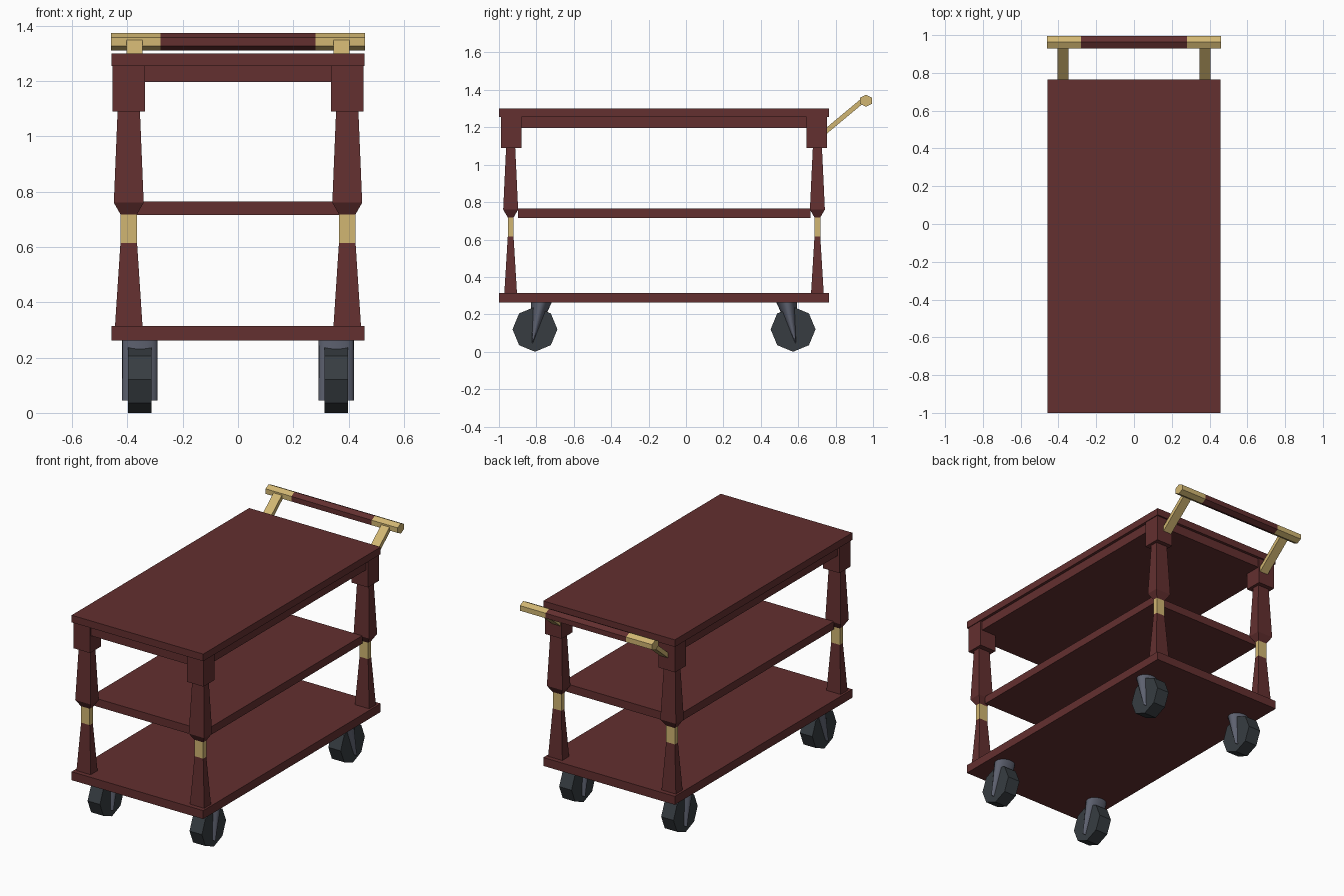
import bpy, bmesh, math
from mathutils import Vector, Matrix

if "Cube" in bpy.data.objects:
    bpy.data.objects.remove(bpy.data.objects["Cube"], do_unlink=True)

MID_Y = -0.1175   # centre of the cart body along its length


def material(name, rgb):
    m = bpy.data.materials.new(name)
    m.use_nodes = True
    m.diffuse_color = (*rgb, 1)
    m.node_tree.nodes["Principled BSDF"].inputs["Base Color"].default_value = (*rgb, 1)
    return m


wood = material("dark red wood", (0.125, 0.029, 0.029))
brass = material("brass", (0.64, 0.47, 0.17))
rubber = material("dark rubber", (0.038, 0.046, 0.053))
steel = material("blue grey steel", (0.11, 0.12, 0.16))


def finish(name, bm, *mats):
    bmesh.ops.recalc_face_normals(bm, faces=bm.faces[:])
    me = bpy.data.meshes.new(name)
    bm.to_mesh(me)
    bm.free()
    for m in mats:
        me.materials.append(m)
    ob = bpy.data.objects.new(name, me)
    bpy.context.scene.collection.objects.link(ob)
    return ob


def box(name, center, size, mat, tilt=0):
    bm = bmesh.new()
    bmesh.ops.create_cube(bm, size=1)
    bm.transform(Matrix.Translation(center) @ Matrix.Rotation(tilt, 4, "X")
                 @ Matrix.Diagonal((*size, 1)))
    return finish(name, bm, mat)


def slab(name, half_x, half_y, z0, z1):
    return box(name, (0, MID_Y, (z0 + z1) / 2), (2 * half_x, 2 * half_y, z1 - z0), wood)


def prism(bm, sides, r, half_len, squash, center, spin):
    """Prism lying along x, squashed in height."""
    made = bmesh.ops.create_cone(bm, cap_ends=True, segments=sides, radius1=r,
                                 radius2=r, depth=2 * half_len)["verts"]
    m = (Matrix.Translation(center) @ Matrix.Diagonal((1, 1, squash, 1))
         @ Matrix.Rotation(spin, 4, "X") @ Matrix.Rotation(math.pi / 2, 4, "Y"))
    bmesh.ops.transform(bm, matrix=m, verts=made)


# Trays and apron
slab("bottom_tray", 0.458, 0.8825, 0.262, 0.315)
slab("middle_shelf", 0.40, 0.782, 0.715, 0.765)
slab("apron", 0.44, 0.865, 1.197, 1.256)
slab("top_tray", 0.458, 0.8825, 1.255, 1.30)

# Turned leg outline: height, half width, half depth
LEG = [(0.31, 0.050, 0.034), (0.615, 0.030, 0.0155), (0.718, 0.030, 0.0155),
       (0.76, 0.054, 0.040), (1.10, 0.040, 0.024)]


def leg(name, x, y):
    bm = bmesh.new()
    rings = [[bm.verts.new((x + i * hx, y + j * hy, z))
              for i, j in ((-1, -1), (1, -1), (1, 1), (-1, 1))] for z, hx, hy in LEG]
    for k, (a, b) in enumerate(zip(rings, rings[1:])):
        for i in range(4):
            f = bm.faces.new((a[i], a[i - 1], b[i - 1], b[i]))
            f.material_index = int(k == 1)      # brass collar
    bm.faces.new(rings[0])
    bm.faces.new(rings[-1])
    finish(name, bm, wood, brass)


def caster(name, x, y, sy):
    # Wheel
    bm = bmesh.new()
    prism(bm, 8, 0.12, 0.043, 1, (x, y, 0.12), 0)
    finish(name + "_wheel", bm, rubber)
    # Fork: round at the top, pinched to an edge at the axle side
    bm = bmesh.new()
    bmesh.ops.create_cone(bm, cap_ends=True, segments=24, radius1=0.064,
                          radius2=0.064, depth=0.22)
    for v in bm.verts:
        top = v.co.z > 0
        v.co.y = v.co.y * 0.88 - sy * 0.034 if top else v.co.y * 0.04 + sy * 0.014
        v.co += Vector((x, y, 0.155))
    fork = finish(name + "_fork", bm, steel)
    bpy.ops.object.select_all(action="DESELECT")
    fork.select_set(True)
    bpy.context.view_layer.objects.active = fork
    bpy.ops.object.shade_smooth_by_angle(angle=math.radians(40))


# Corner parts, mirrored both ways
for sy, end in ((-1, "front"), (1, "rear")):
    for sx, side in ((1, "left"), (-1, "right")):
        tag = f"{end}_{side}"
        leg(tag + "_leg", sx * 0.395, MID_Y + sy * 0.82)
        box(tag + "_corner_block", (sx * 0.395, MID_Y + sy * 0.8175, 1.173),
            (0.116, 0.11, 0.166), wood)
        caster(tag + "_caster", sx * 0.355, MID_Y + sy * 0.69, sy)

# Push handle: grip, brass ends and slanted arms
BAR = (0.9625, 1.342)
bm = bmesh.new()
prism(bm, 6, 0.0375, 0.28, 0.85, (0, *BAR), math.pi / 2)
finish("handle_grip", bm, wood)
for sx, side in ((1, "left"), (-1, "right")):
    bm = bmesh.new()
    prism(bm, 6, 0.0375, 0.09, 0.85, (sx * 0.37, *BAR), math.pi / 2)
    finish(side + "_handle_end", bm, brass)
    a, b = Vector((sx * 0.375, 0.74, 1.172)), Vector((sx * 0.375, 0.945, 1.343))
    d = b - a
    box(side + "_handle_arm", (a + b) / 2, (0.058, d.length, 0.026), brass,
        math.atan2(d.z, d.y))
